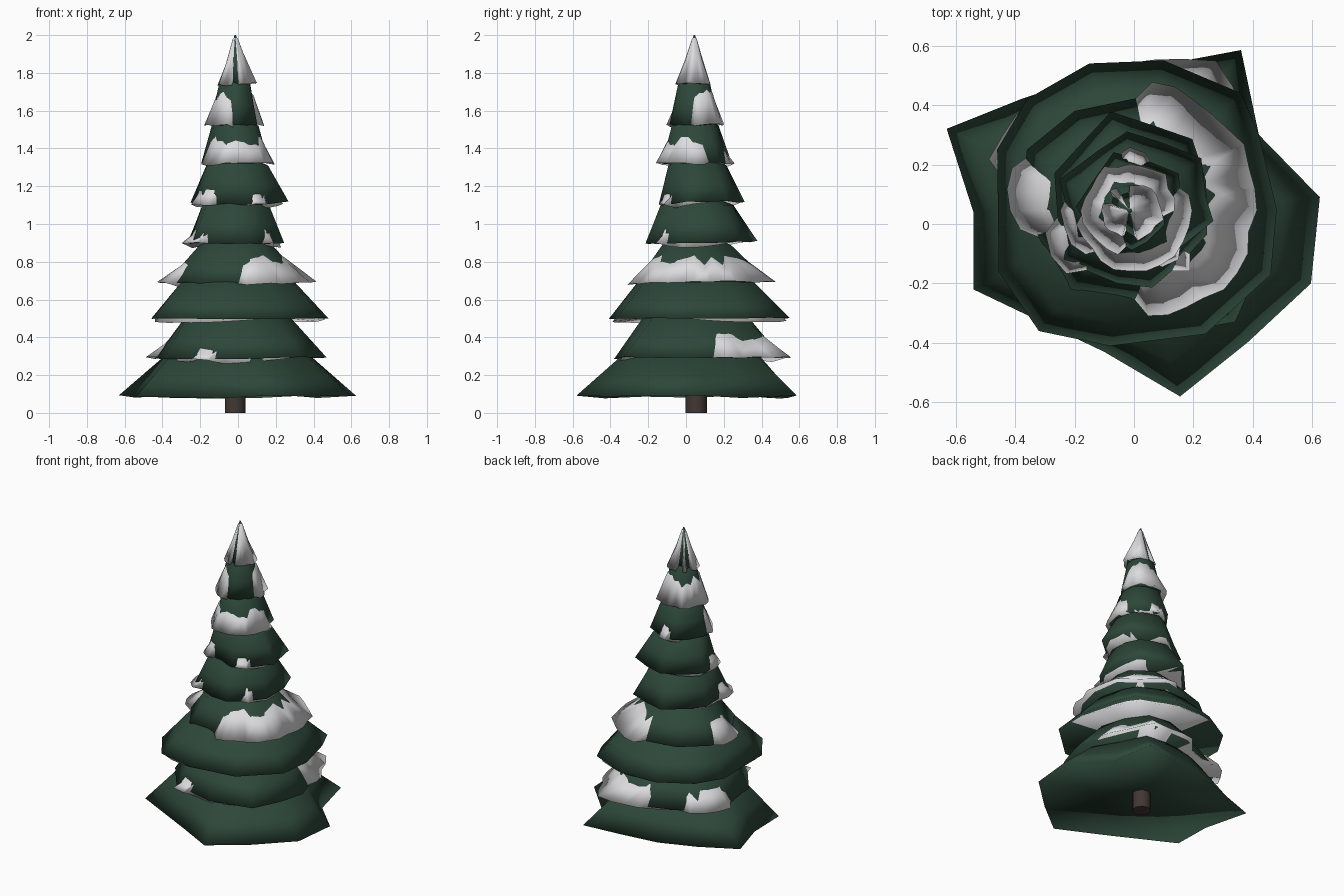
import bpy, math, random

if "Cube" in bpy.data.objects:
    bpy.data.objects.remove(bpy.data.objects["Cube"])

random.seed(11)
CX, CY = -0.015, 0.045          # trunk axis


def material(name, rgb):
    m = bpy.data.materials.new(name)
    m.diffuse_color = (*rgb, 1)
    m.use_nodes = True
    m.node_tree.nodes["Principled BSDF"].inputs["Base Color"].default_value = m.diffuse_color
    return m


GREEN = material("needle green", (0.026, 0.063, 0.041))
SNOW = material("snow white", (0.72, 0.72, 0.74))
BARK = material("bark brown", (0.055, 0.039, 0.032))


def polar(points):
    """Outline points as sorted (angle, radius) pairs about the axis."""
    return sorted((math.atan2(y - CY, x - CX) % math.tau, math.hypot(x - CX, y - CY))
                  for x, y in points)


def oval(x0, x1, y0, y1, n):
    """Pleated, irregular outline that fills the given extents."""
    pts = []
    turn = random.random()
    for i in range(n):
        a = math.tau * (i + turn + random.uniform(-.2, .2)) / n
        k = random.uniform(1.0, 1.09) if i % 2 else random.uniform(.9, .97)
        pts.append(((x0 + x1) / 2 + k * math.cos(a) * (x1 - x0) / 2,
                    (y0 + y1) / 2 + k * math.sin(a) * (y1 - y0) / 2))
    return polar(pts)


def radius_at(ring, a):
    """Radius of the polygon at angle a."""
    a %= math.tau
    for i, (a0, r0) in enumerate(ring):
        a1, r1 = ring[(i + 1) % len(ring)]
        span = (a1 - a0) % math.tau
        off = (a - a0) % math.tau
        if off <= span:
            return r0 * r1 * math.sin(span) / (r0 * math.sin(off) + r1 * math.sin(span - off))
    return ring[0][1]


def shrink(ring, t, top):
    """Outline at height fraction t; it grows rounder toward the top radius."""
    mean = sum(r for _, r in ring) / len(ring)
    return [(a, r * (1 - t) + t * top * (r / mean) ** .5) for a, r in ring]


def loft(name, rings, apex, base, mat):
    """Skin rings of (angle, radius, z) up to an apex and close them below."""
    n = len(rings[0])
    verts = [(CX + r * math.cos(a), CY + r * math.sin(a), z) for ring in rings for a, r, z in ring]
    faces = [(k * n + i, k * n + (i + 1) % n, (k + 1) * n + (i + 1) % n, (k + 1) * n + i)
             for k in range(len(rings) - 1) for i in range(n)]
    verts += [(CX, CY, apex), (CX, CY, base)]
    top, low = len(verts) - 2, len(verts) - 1
    last = (len(rings) - 1) * n
    faces += [(last + i, last + (i + 1) % n, top) for i in range(n)]
    faces += [((i + 1) % n, i, low) for i in range(n)]
    me = bpy.data.meshes.new(name)
    me.from_pydata(verts, [], faces)
    me.materials.append(mat)
    me.polygons.foreach_set("use_smooth", [True] * len(me.polygons))
    ob = bpy.data.objects.new(name, me)
    bpy.context.collection.objects.link(ob)


def snow_height(a, arcs):
    """Height fraction of the snow at angle a, or None where the needles show."""
    d = math.degrees(a)
    for lo, hi, height in arcs:
        if (d - lo) % 360 <= hi - lo:
            return height
    return None


def tier(i, ring, z, ztop, top, arcs, reach):
    mean = sum(r for _, r in ring) / len(ring)
    h = ztop - z
    last = i == 9

    def lift(r):
        return .05 * (r / mean - 1)

    # green skirt
    rings = [[(a, r, z + t * h + (1 - t) * lift(r0[1]))
              for (a, r), r0 in zip(shrink(ring, t, top), ring)] for t in (0, .5, 1)]
    loft(f"branch_tier_{i}", rings, ztop + (0 if last else .08), z + .035, GREEN)
    if arcs is None:
        return
    # snow skirt: outside the green along the arcs, tucked under it elsewhere
    n = 36 if i < 5 else 24
    srings = [[], [], []]
    for k in range(n):
        a = math.tau * k / n
        height = snow_height(a, arcs)
        snowy = height is not None
        mid = height * random.uniform(.65, 1.25) if snowy else .4
        outs = (reach * random.uniform(.7, 1.2), .007, -.03) if snowy else (-.018, -.024, -.03)
        if last:
            outs = (outs[0], outs[1], .004 if snowy else -.01)
        drop = random.uniform(-.004, .006) if snowy else -.006 + .016 * math.sin(2 * a + i)
        for s, (t, o) in enumerate(zip((0, mid, .93 if last else .97), outs)):
            r = radius_at(shrink(ring, t, top), a)
            dz = (1 - t) * lift(radius_at(ring, a)) + drop * (s == 0)
            srings[s].append((a, max(r + o, .002), z + t * h + dz))
    loft(f"snow_tier_{i}", srings, ztop - .012 if last else ztop + .05, z + .03, SNOW)


# Outlines of the four wide lower tiers
skirt_1 = polar([(.625, .09), (.42, .30), (.36, .585), (.12, .54), (-.14, .50), (-.38, .42),
                 (-.63, .32), (-.54, .04), (-.54, -.22), (-.1, -.43), (.155, -.58),
                 (.38, -.40), (.595, -.2)])
skirt_2 = polar([(.47, .02), (.38, .27), (.26, .51), (.0, .51), (-.22, .42), (-.36, .37),
                 (-.44, .2), (-.40, -.1), (-.25, -.3), (.05, -.38), (.34, -.33), (.42, -.15)])
skirt_3 = polar([(.48, .05), (.42, .3), (.36, .44), (.1, .55), (-.15, .54), (-.36, .42),
                 (-.46, .25), (-.455, -.16), (-.32, -.36), (-.08, -.41), (.24, -.37), (.46, -.17)])
skirt_4 = polar([(.37, .06), (.34, .24), (.09, .44), (-.2, .38), (-.36, .25), (-.38, .05),
                 (-.21, -.22), (.09, -.27), (.26, -.2), (.33, -.1)])

# outline, rim z, top z, top radius, snowy arcs (from, to, height), snow reach
tiers = [
    (skirt_1, .085, .30, .38, None, 0),
    (skirt_2, .29, .50, .29, [(18, 92, .45), (128, 162, .4), (238, 256, .12)], .045),
    (skirt_3, .50, .69, .32, [], 0),
    (skirt_4, .69, .89, .19, [(-85, 85, .55), (150, 195, .4)], .045),
    (oval(-.28, .26, -.22, .37, 12), .90, 1.10, .19, [(182, 230, .2), (308, 322, .2)], .04),
    (oval(-.24, .26, -.14, .30, 12), 1.11, 1.31, .16, [(178, 228, .25), (293, 320, .15)], .03),
    (oval(-.18, .17, -.14, .24, 10), 1.32, 1.52, .125, [(195, 385, .55), (72, 92, .2)], .03),
    (oval(-.14, .11, -.08, .18, 10), 1.525, 1.74, .085, [(-12, 257, .68)], .034),
    (oval(-.09, .075, -.035, .12, 10), 1.74, 2.0, .004,
     [(-85, 95, .55), (115, 140, .55), (160, 262, .55)], .022),
]
for i, row in enumerate(tiers, 1):
    tier(i, *row)

# Trunk
bpy.ops.mesh.primitive_cylinder_add(vertices=10, radius=.057, depth=.14, location=(CX, CY + .01, .07))
trunk = bpy.context.object
trunk.name = "trunk"
trunk.data.materials.append(BARK)
bpy.ops.object.shade_smooth_by_angle(angle=math.radians(50))
